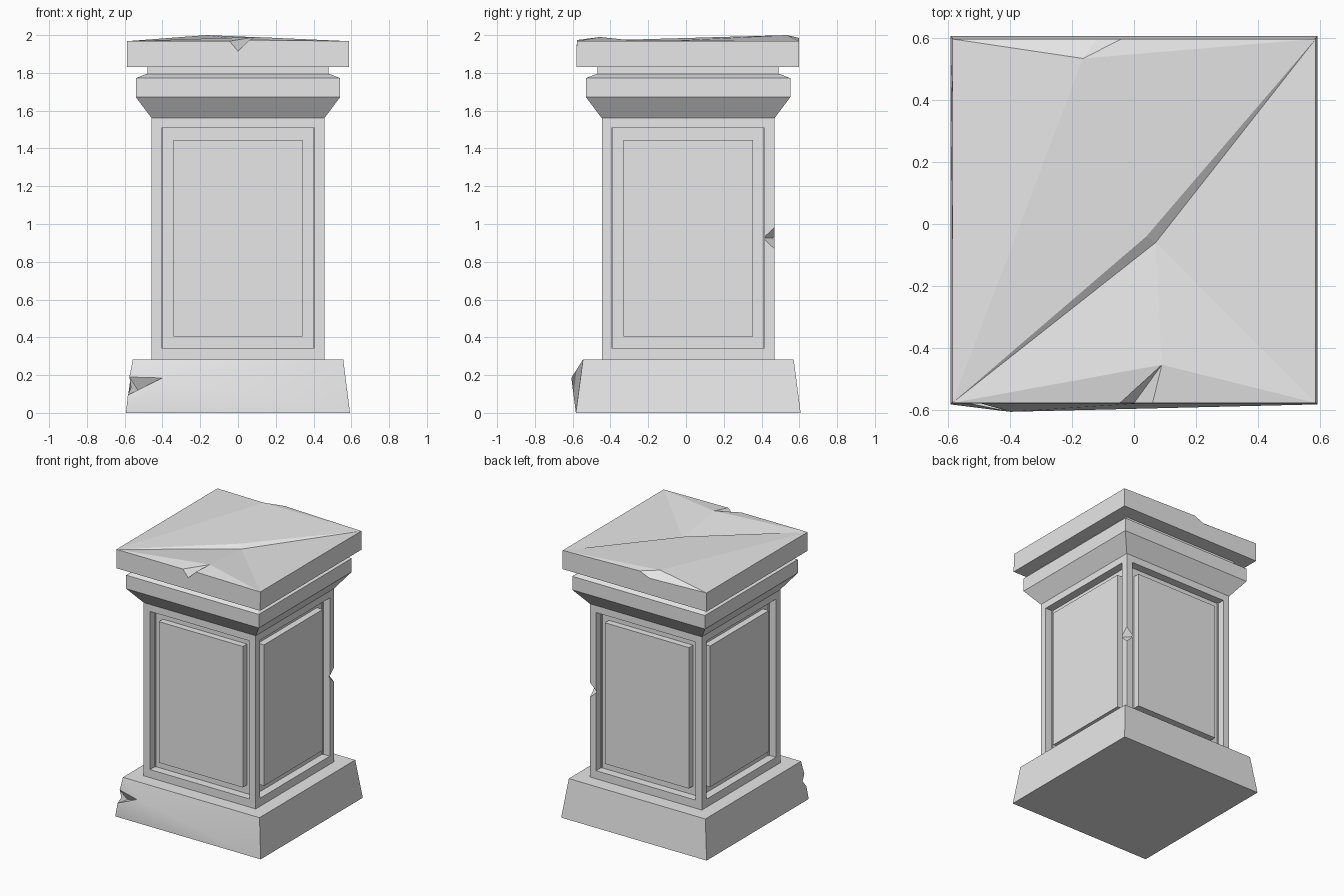
import bpy, bmesh
from mathutils import Vector

cube = bpy.data.objects.get("Cube")
if cube:
    bpy.data.objects.remove(cube, do_unlink=True)

CY = 0.011  # the column sits slightly behind the centre

stone = bpy.data.materials.new("grey stone")
stone.use_nodes = True
stone.diffuse_color = (0.8, 0.8, 0.8, 1)
stone.node_tree.nodes["Principled BSDF"].inputs["Base Color"].default_value = (0.8, 0.8, 0.8, 1)


def make_object(name, bm):
    bmesh.ops.recalc_face_normals(bm, faces=bm.faces[:])
    mesh = bpy.data.meshes.new(name)
    bm.to_mesh(mesh)
    bm.free()
    obj = bpy.data.objects.new(name, mesh)
    mesh.materials.append(stone)
    bpy.context.collection.objects.link(obj)
    return obj


def from_points(name, points, faces):
    """Mesh from named points; each face is a string of point names."""
    bm = bmesh.new()
    verts = {key: bm.verts.new(co) for key, co in points.items()}
    for face in faces:
        bm.faces.new([verts[key] for key in face.split()])
    return make_object(name, bm)


def square_loft(name, profile):
    """Stack of square rings given as (z, half width)."""
    bm = bmesh.new()
    rings = [[bm.verts.new((sx * h, CY + sy * h, z))
              for sx, sy in ((-1, -1), (1, -1), (1, 1), (-1, 1))] for z, h in profile]
    for low, high in zip(rings, rings[1:]):
        for i in range(4):
            j = (i + 1) % 4
            bm.faces.new((low[i], low[j], high[j], high[i]))
    bm.faces.new(rings[0])
    bm.faces.new(rings[-1])
    return make_object(name, bm)


# Tapered base with a chipped, bulging front corner
base = from_points("base", {
    "a": (-.593, -.583, 0), "b": (.593, -.583, 0), "c": (.557, -.545, .283), "d": (-.557, -.545, .283),
    "a2": (-.593, .607, 0), "b2": (.593, .607, 0), "c2": (.557, .57, .283), "d2": (-.557, .57, .283),
    "e": (-.575, -.557, .19), "i": (-.566, -.55, .135), "f": (-.583, -.57, .095),
    "g": (-.40, -.607, .185), "h": (-.53, -.53, .12),
}, ["a b g", "b c g", "c d g", "d e g", "e h g", "e i h", "i f h", "f g h", "f a g",
    "a f i e d d2 a2", "b b2 c2 c", "a2 d2 c2 b2", "d c c2 d2", "a a2 b2 b"])
bpy.context.view_layer.objects.active = base
base.select_set(True)
bpy.ops.object.shade_smooth_by_angle(angle=0.5)
base.select_set(False)

# Shaft with a sunken frame and raised panel on all four sides
shaft = square_loft("shaft", [(.291, .457), (1.56, .457)])
bm = bmesh.new()
bm.from_mesh(shaft.data)


def push(faces, depth):
    moved = bmesh.ops.extrude_discrete_faces(bm, faces=faces)["faces"]
    for face in moved:
        normal = face.normal.copy()
        bmesh.ops.translate(bm, verts=face.verts[:], vec=normal * depth)
    return moved


bm.normal_update()
sides = [f for f in bm.faces if abs(f.normal.z) < .5]
bmesh.ops.inset_individual(bm, faces=sides, thickness=.073)
bm.normal_update()
sides = push(sides, -.06)
bm.normal_update()
bmesh.ops.inset_individual(bm, faces=sides, thickness=.089)
bm.normal_update()
push(sides, .047)
for v in bm.verts:
    if v.co.z < .3:
        v.co.z = .28
bm.to_mesh(shaft.data)
bm.free()

# Notch in the back edge of the shaft
bm = bmesh.new()
corner = Vector((.457, CY + .457, .925))
tips = [bm.verts.new(corner + Vector(d)) for d in
        ((-.06, 0, 0), (0, -.06, 0), (.06, 0, 0), (0, .06, 0))]
top, bottom = (bm.verts.new(corner + Vector((0, 0, s * .056))) for s in (1, -1))
for i in range(4):
    for pole in (top, bottom):
        bm.faces.new((tips[i], tips[(i + 1) % 4], pole))
cutter = make_object("notch_cutter", bm)
cutter.hide_render = True
cutter.hide_viewport = True
cutter.display_type = 'WIRE'
notch = shaft.modifiers.new("notch", 'BOOLEAN')
notch.operation = 'DIFFERENCE'
notch.solver = 'EXACT'
notch.object = cutter

# Flared moulding and neck
square_loft("capital", [(1.56, .457), (1.672, .541), (1.772, .541), (1.793, .488), (1.793, .48), (1.835, .48)])

# Cap slab with an uneven, cracked top and two chipped edges
from_points("cap_slab", {
    "l00": (-.587, -.58, 1.83), "l10": (.587, -.58, 1.83), "l11": (.587, .598, 1.83), "l01": (-.587, .598, 1.83),
    "u00": (-.587, -.578, 1.968), "u10": (.587, -.578, 1.968), "u11": (.587, .598, 1.968), "u01": (-.587, .598, 1.968),
    "crack_hi": (.04, -.04, 1.972), "crack_lo": (.07, -.06, 1.948),
    "f1": (-.045, -.578, 1.968), "f2": (0, -.579, 1.915), "f3": (.06, -.578, 1.974), "fp": (.09, -.455, 1.99),
    "b1": (-.12, .598, 1.952), "b2": (-.04, .598, 1.985), "bp": (-.165, .535, 2.0),
}, ["l00 l01 l11 l10", "l10 l11 u11 u10", "l01 l00 u00 u01",
    "l00 l10 u10 f3 f2 f1 u00", "l11 l01 u01 b1 b2 u11",
    "u00 f1 fp", "u00 fp crack_lo", "f1 f2 fp", "f2 f3 fp", "f3 u10 fp",
    "fp u10 crack_lo", "u10 u11 crack_lo",
    "u00 crack_lo crack_hi", "crack_lo u11 crack_hi",
    "u00 crack_hi bp", "u00 bp u01", "u01 bp b1", "b1 bp b2", "b2 bp u11", "bp crack_hi u11"])
